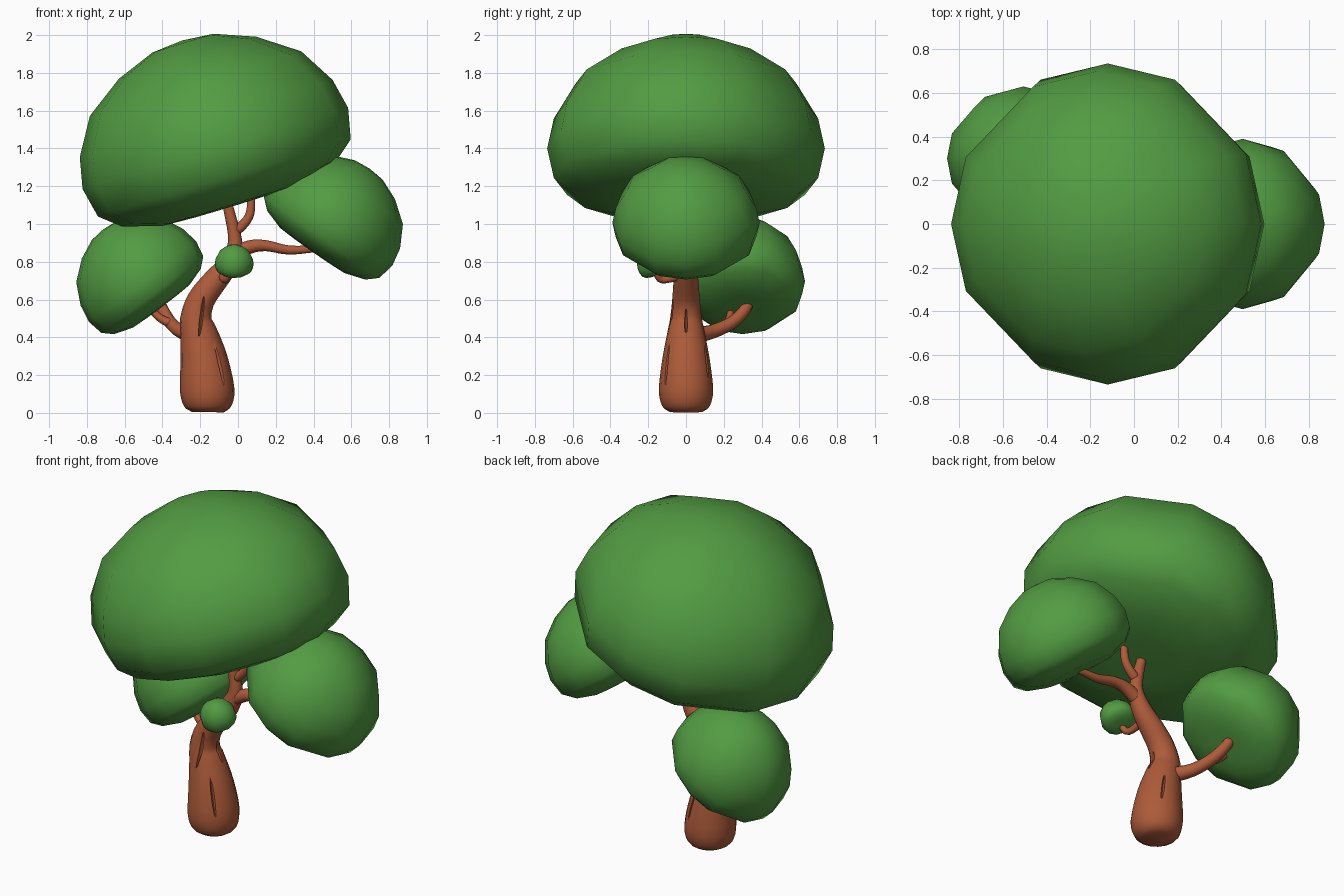
import bpy, bmesh, math
from mathutils import Vector, Matrix, Quaternion

if "Cube" in bpy.data.objects:
    bpy.data.objects.remove(bpy.data.objects["Cube"])


def material(name, rgb):
    m = bpy.data.materials.new(name)
    m.diffuse_color = (*rgb, 1)
    m.use_nodes = True
    m.node_tree.nodes["Principled BSDF"].inputs["Base Color"].default_value = m.diffuse_color
    return m


GREEN = material("leaf_green", (0.085, 0.33, 0.055))
BROWN = material("bark_brown", (0.42, 0.105, 0.042))


def finish(bm, name, mat):
    bmesh.ops.recalc_face_normals(bm, faces=bm.faces)
    for f in bm.faces:
        f.smooth = True
    me = bpy.data.meshes.new(name)
    bm.to_mesh(me)
    bm.free()
    me.materials.append(mat)
    ob = bpy.data.objects.new(name, me)
    bpy.context.collection.objects.link(ob)
    return ob


def skin(bm, rings):
    for a, b in zip(rings, rings[1:]):
        n = len(a)
        for i in range(n):
            j = (i + 1) % n
            bm.faces.new((a[i], a[j], b[j], b[i]))


def cap(bm, ring, co):
    tip = bm.verts.new(co)
    for i in range(len(ring)):
        bm.faces.new((ring[i - 1], ring[i], tip))


# leaf puff: a low-sided dome with a flattened underside
PROFILE = [(0.23, 0.975), (0.517, 0.84), (0.796, 0.6), (0.952, 0.277), (1, 0),
           (0.952, -0.51), (0.81, -0.78), (0.53, -0.97), (0.27, -0.995)]
AZIMUTH = [q + a for q in (0, 90, 180, 270) for a in (0, 26, 64)]


def puff(name, center, rx, ry, up, down, rot):
    bm = bmesh.new()
    rings = []
    for r, w in PROFILE:
        z = w * (up if w > 0 else down)
        rings.append([bm.verts.new((rx * r * math.cos(math.radians(a)),
                                    ry * r * math.sin(math.radians(a)), z)) for a in AZIMUTH])
    skin(bm, rings)
    cap(bm, rings[0], (0, 0, up))
    cap(bm, rings[-1], (0, 0, -down))
    m = Matrix.Translation(center) @ Matrix.Rotation(math.radians(rot[1]), 4, 'Y') \
        @ Matrix.Rotation(math.radians(rot[0]), 4, 'X')
    bm.transform(m)
    return finish(bm, name, GREEN)


puff("main_canopy", (-0.12, 0, 1.4), 0.735, 0.735, 0.598, 0.32, (0, -17))
puff("right_canopy", (0.497, 0, 1.006), 0.392, 0.39, 0.35, 0.185, (0, 35))
puff("left_canopy", (-0.506, 0.3, 0.696), 0.355, 0.33, 0.345, 0.17, (0, -37))
puff("small_canopy", (-0.02, -0.16, 0.79), 0.103, 0.1, 0.105, 0.055, (28, 0))


# tapered tube along a smooth path of (x, y, z, radius) points
def tube(name, pts, sides=12, steps=3):
    p = [Vector(q) for q in pts]
    p = [2 * p[0] - p[1]] + p + [2 * p[-1] - p[-2]]
    path = []
    for i in range(1, len(p) - 2):
        a, b, c, d = p[i - 1:i + 3]
        for s in range(steps):
            t = s / steps
            path.append(0.5 * (2 * b + (c - a) * t + (2 * a - 5 * b + 4 * c - d) * t * t
                               + (3 * b - a - 3 * c + d) * t ** 3))
    path.append(p[-2])
    pos = [Vector(q[:3]) for q in path]
    bm = bmesh.new()
    rings, frame, last = [], Quaternion(), Vector((0, 0, 1))
    for i, c in enumerate(pos):
        tan = (pos[min(i + 1, len(pos) - 1)] - pos[max(i - 1, 0)]).normalized()
        frame = last.rotation_difference(tan) @ frame
        last = tan
        r = path[i][3]
        rings.append([bm.verts.new(c + frame @ Vector((r * math.cos(k * math.tau / sides),
                                                       r * math.sin(k * math.tau / sides), 0)))
                      for k in range(sides)])
    skin(bm, rings)
    cap(bm, rings[0], pos[0])
    cap(bm, rings[-1], pos[-1] + last * path[-1][3] * 0.4)
    return finish(bm, name, BROWN)


# trunk running up into the main canopy
trunk = tube("trunk", [(-0.16, 0, 0.004, 0.085), (-0.16, 0, 0.035, 0.125), (-0.163, 0, 0.12, 0.144),
                       (-0.18, 0, 0.28, 0.126), (-0.207, 0, 0.42, 0.1), (-0.222, 0, 0.5, 0.084),
                       (-0.195, 0, 0.6, 0.073), (-0.125, 0, 0.695, 0.066), (-0.06, 0, 0.775, 0.056),
                       (-0.02, 0, 0.86, 0.044), (-0.02, 0, 0.95, 0.034), (-0.06, 0, 1.12, 0.026)], 16)

# branches
tube("right_branch", [(-0.03, 0, 0.83, 0.04), (0.06, 0, 0.878, 0.036), (0.15, 0, 0.885, 0.029),
                      (0.27, 0, 0.862, 0.024), (0.42, 0, 0.87, 0.018)])
tube("upper_twig", [(-0.015, 0, 0.96, 0.028), (0.035, 0, 1.005, 0.025),
                    (0.065, 0, 1.06, 0.023), (0.07, 0, 1.15, 0.02)])
tube("left_branch", [(-0.22, 0.04, 0.41, 0.045), (-0.3, 0.14, 0.43, 0.037),
                     (-0.355, 0.24, 0.475, 0.034), (-0.39, 0.3, 0.53, 0.032), (-0.41, 0.33, 0.575, 0.028)])
tube("left_twig", [(-0.35, 0.22, 0.47, 0.025), (-0.41, 0.23, 0.5, 0.021), (-0.465, 0.24, 0.55, 0.017)])
tube("front_twig", [(-0.08, -0.03, 0.73, 0.024), (-0.075, -0.09, 0.71, 0.021),
                    (-0.06, -0.14, 0.71, 0.019), (-0.03, -0.165, 0.77, 0.016)])

# narrow lens-shaped bark grooves, carved from the trunk: start, end
GROOVES = [((-0.21, -0.093, 0.37), (-0.18, -0.067, 0.62)),
           ((-0.07, -0.113, 0.14), (-0.12, -0.093, 0.37)),
           ((-0.11, 0, 0.41), (-0.142, 0, 0.55)),
           ((-0.1, 0.112, 0.17), (-0.14, 0.093, 0.36))]
bm = bmesh.new()
for a, b in GROOVES:
    a, b = Vector(a), Vector(b)
    axis = b - a
    out = (a + b) / 2 - Vector((-0.19, 0, (a.z + b.z) / 2))
    out = (out - out.project(axis)).normalized()
    side = out.cross(axis.normalized())
    m = Matrix((side * 0.009, out * 0.02, axis * 0.5)).transposed().to_4x4()
    m.translation = (a + b) / 2
    bmesh.ops.create_uvsphere(bm, u_segments=8, v_segments=8, radius=1, matrix=m)
cutter = finish(bm, "groove_cutter", BROWN)
cutter.hide_render = True
cutter.hide_set(True)
mod = trunk.modifiers.new("grooves", 'BOOLEAN')
mod.operation = 'DIFFERENCE'
mod.solver = 'EXACT'
mod.object = cutter

# keep groove edges crisp
bpy.ops.object.select_all(action='DESELECT')
bpy.context.view_layer.objects.active = trunk
trunk.select_set(True)
bpy.ops.object.modifier_apply(modifier="grooves")
bpy.ops.object.shade_smooth_by_angle(angle=math.radians(40))
bpy.data.objects.remove(cutter)
